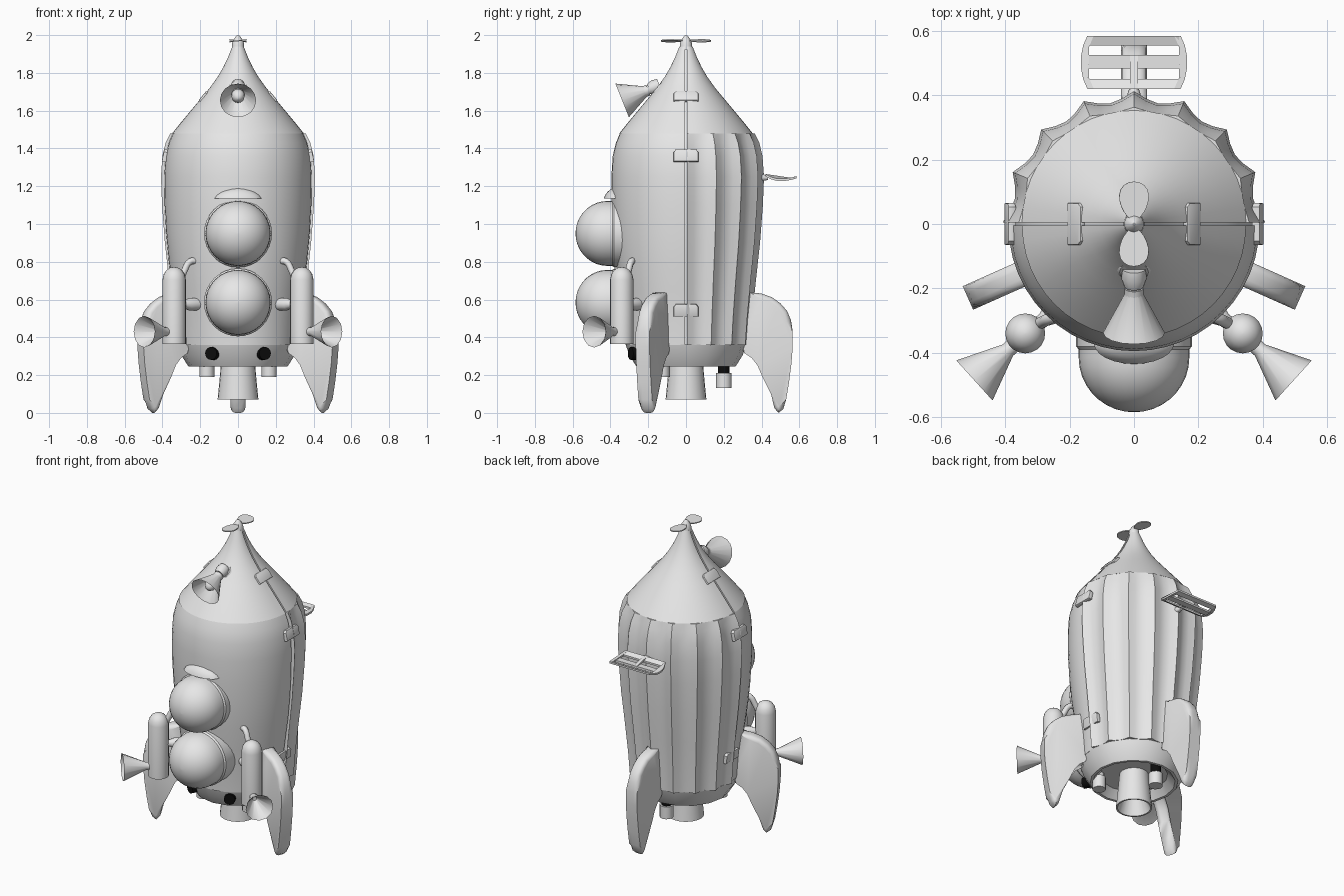
import bpy, bmesh, math
from mathutils import Vector, Matrix

if "Cube" in bpy.data.objects:
    bpy.data.objects.remove(bpy.data.objects["Cube"])

def material(name, v):
    m = bpy.data.materials.new(name)
    m.diffuse_color = (v, v, v, 1)
    m.use_nodes = True
    m.node_tree.nodes["Principled BSDF"].inputs["Base Color"].default_value = m.diffuse_color
    return m

GREY = material("light grey", 0.8)
BLACK = material("black", 0.004)

def finish(name, bm, mat=GREY, angle=35):
    bmesh.ops.remove_doubles(bm, verts=bm.verts, dist=1e-5)
    bmesh.ops.recalc_face_normals(bm, faces=bm.faces)
    me = bpy.data.meshes.new(name)
    bm.to_mesh(me)
    bm.free()
    me.materials.append(mat)
    ob = bpy.data.objects.new(name, me)
    bpy.context.collection.objects.link(ob)
    bpy.ops.object.select_all(action='DESELECT')
    ob.select_set(True)
    bpy.context.view_layer.objects.active = ob
    bpy.ops.object.shade_smooth_by_angle(angle=math.radians(angle))
    return ob

def lathe(name, start, axis, profile, seg=16, mat=GREY):
    """Spin (distance, radius) points around an axis, closing both ends."""
    bm = bmesh.new()
    q = Vector(axis).to_track_quat('Z', 'Y')
    rings = [[bm.verts.new(Vector(start) + q @ Vector((r * math.cos(a), r * math.sin(a), t)))
              for a in (2 * math.pi * i / seg for i in range(seg))] for t, r in profile]
    for lo, hi in zip(rings, rings[1:]):
        for i in range(seg):
            j = (i + 1) % seg
            bm.faces.new((lo[i], lo[j], hi[j], hi[i]))
    bm.faces.new(rings[0])
    bm.faces.new(rings[-1])
    return finish(name, bm, mat)

def half_hull(name, profile, a0, n, flute=None):
    """Solid half of a spun (height, radius) profile, with a narrow gap at y = 0."""
    bm = bmesh.new()
    side = 1 if a0 == 0 else -1
    cols = []
    for i in range(n + 1):
        a = a0 + math.pi * i / n
        col = []
        for z, r in profile:
            k = r * (1 - flute(i, z)) if flute else r
            col.append(bm.verts.new((k * math.cos(a), k * math.sin(a) + side * 0.005, z)))
        cols.append(col)
    lo = bm.verts.new((0, side * 0.005, profile[0][0]))
    hi = bm.verts.new((0, side * 0.005, profile[-1][0]))
    for c, d in zip(cols, cols[1:]):
        for k in range(len(profile) - 1):
            bm.faces.new((c[k], d[k], d[k + 1], c[k + 1]))
        bm.faces.new((lo, d[0], c[0]))
        bm.faces.new((hi, c[-1], d[-1]))
    for c in (cols[0], cols[-1]):
        bm.faces.new([lo] + c + [hi])
    return finish(name, bm)

def prism(name, outline, thick, matrix, bevel=0.0, segments=3):
    """Extrude a flat outline symmetrically about its plane."""
    bm = bmesh.new()
    a = [bm.verts.new((x, y, -thick / 2)) for x, y in outline]
    b = [bm.verts.new((x, y, thick / 2)) for x, y in outline]
    bm.faces.new(a)
    bm.faces.new(b)
    for i in range(len(a)):
        j = (i + 1) % len(a)
        bm.faces.new((a[i], a[j], b[j], b[i]))
    if bevel:
        rim = [e for e in bm.edges if abs(e.verts[0].co.z - e.verts[1].co.z) < 1e-6]
        bmesh.ops.bevel(bm, geom=rim, offset=bevel, segments=segments, profile=0.5,
                        affect='EDGES', clamp_overlap=True)
    bm.transform(matrix)
    return finish(name, bm)

def pipe(name, points, r):
    cu = bpy.data.curves.new(name, 'CURVE')
    cu.dimensions = '3D'
    cu.bevel_depth, cu.bevel_resolution, cu.use_fill_caps = r, 2, True
    sp = cu.splines.new('BEZIER')
    sp.bezier_points.add(len(points) - 1)
    for bp, p in zip(sp.bezier_points, points):
        bp.co = p
        bp.handle_left_type = bp.handle_right_type = 'AUTO'
    sp.resolution_u = 5
    cu.materials.append(GREY)
    bpy.context.collection.objects.link(bpy.data.objects.new(name, cu))

# Hull: smooth front half, fluted back half, split nose
front = [(.36, .315), (.5, .325), (.65, .345), (.8, .366), (.95, .38), (1.1, .388),
         (1.25, .39), (1.36, .383), (1.43, .366), (1.48, .345)]
back = [(.36, .335), (.5, .345), (.7, .365), (.9, .387), (1.1, .402), (1.25, .408),
        (1.36, .4), (1.43, .383), (1.48, .358)]
nose = [(1.48, .348), (1.54, .3), (1.6, .25), (1.66, .2), (1.72, .15), (1.78, .107),
        (1.83, .078), (1.88, .054), (1.94, .03)]
half_hull("front_hull", front, math.pi, 24)
half_hull("back_hull", back, 0, 32,
          lambda i, z: (.075 if z < 1.45 else .035) * math.sin(math.pi * (i % 4) / 4))
half_hull("nose_front", nose, math.pi, 24)
half_hull("nose_back", nose, 0, 24)
core = front + nose[1:]
prism("seam_core", [(r - .015, z) for z, r in core] + [(.015 - r, z) for z, r in reversed(core)],
      .02, Matrix.Rotation(math.pi / 2, 4, 'X'))
lathe("bottom_skirt", (0, 0, .245), (0, 0, 1),
      [(.05, .2), (.0, .245), (.0, .262), (.06, .3), (.118, .32)], 16)

# Propeller
lathe("propeller_hub", (0, 0, 1.925), (0, 0, 1),
      [(0, .033), (.035, .031), (.05, .024), (.068, .012), (.075, .003)], 12)
blade = [(.045 * math.sin(t) * (1 - .25 * math.cos(t)), .072 - .06 * math.cos(t))
         for t in (2 * math.pi * i / 20 for i in range(20))]
for k in range(2):
    prism("propeller_blade", blade, .006, Matrix.Translation((0, 0, 1.97))
          @ Matrix.Rotation(math.pi * k, 4, 'Z') @ Matrix.Rotation(.12, 4, 'Y'))

# Bubble windows with rims, and the hood above them
arc = [math.radians(a) for a in range(0, 90, 10)]
for z in (.95, .585):
    lathe("window_dome", (0, -.25, z), (0, -1, 0),
          [(0, .172)] + [(.165 + .17 * math.sin(a), .172 * math.cos(a)) for a in arc]
          + [(.335, .002)], 32)
    lathe("window_rim", (0, -.25, z), (0, -1, 0), [(0, .18), (.13, .18), (.14, .172)], 32)
hood = lathe("window_hood", (0, 0, 0), (0, 0, 1),
             [(0, 1), (.3, .9), (.6, .7), (.85, .4), (1, .02)], 24)
hood.scale, hood.location = (.125, .065, .06), (0, -.37, 1.135)

# Three landing fins
fin = [(.27, .64), (.335, .638), (.4, .632), (.455, .612), (.5, .58), (.535, .54), (.556, .49),
       (.565, .43), (.565, .35), (.558, .26), (.545, .16), (.53, .07), (.515, .02), (.49, 0),
       (.468, .025), (.45, .1), (.428, .2), (.4, .265), (.365, .31), (.32, .34), (.27, .35)]
for a in (90, -24, 204):
    prism("landing_fin", fin, .08, Matrix.Rotation(math.radians(a), 4, 'Z')
          @ Matrix.Rotation(math.pi / 2, 4, 'X'), .028)

# Seam clasps, tilted to follow the hull
for s in (-1, 1):
    for x, z, tilt in ((.385, 1.36, 12), (.178, 1.672, 40), (.328, .543, -8)):
        clasp = [(-.065, -.032), (.065, -.032), (.065, .02), (.053, .034), (-.053, .034), (-.065, .02)]
        prism("seam_clasp", clasp, .026, Matrix.Translation((s * x, 0, z))
              @ Matrix.Rotation(-s * math.radians(tilt), 4, 'Y')
              @ Matrix(((0, 0, 1, 0), (1, 0, 0, 0), (0, 1, 0, 0), (0, 0, 0, 1))), .006, 2)

# Side boosters with horns and pipes, front ports, front feet
horn = [(0, .024), (.03, .024), (.17, .084), (.165, .078), (.04, .012)]
for s in (-1, 1):
    lathe("booster_tank", (s * .338, -.34, .365), (0, 0, 1),
          [(0, .062), (.34, .062), (.37, .055), (.392, .04), (.405, .018), (.407, .002)], 20)
    lathe("booster_horn", (s * .37, -.372, .43), (s * .75, -.68, 0), horn, 12)
    pipe("upper_pipe", [(s * .315, -.32, .67), (s * .285, -.305, .75), (s * .255, -.29, .8),
                        (s * .22, -.275, .805)], .018)
    lathe("lower_pipe", (s * .33, -.335, .575), (-s * .8, .6, 0),
          [(0, .022), (.06, .022), (.085, .032), (.15, .032)], 12)
    lathe("dark_port", (s * .115, -.235, .315), (s * .44, -.9, 0), [(0, .034), (.065, .034)], 16, BLACK)
    lathe("front_foot", (s * .165, -.125, .19), (0, 0, 1),
          [(0, .04), (.08, .04), (.08, .03), (.13, .03)], 12)

# Engine and rear foot
lathe("main_nozzle", (0, 0, .07), (0, 0, 1),
      [(.15, .05), (.0, .098), (.0, .108), (.1, .098), (.24, .086)], 24)
lathe("rear_foot", (0, .2, .132), (0, 0, 1), [(0, .042), (.08, .042)], 12)
lathe("rear_foot_stem", (0, .2, .21), (0, 0, 1), [(0, .031), (.1, .031)], 12, BLACK)

# Nose horn on its mount
axis = Vector((0, -.93, -.37))
lathe("nose_horn", (0, -.18, 1.717), axis, [(0, .024), (.03, .024), (.17, .096), (.165, .09), (.04, .012)], 16)
lathe("nose_horn_core", (0, -.2, 1.709), axis,
      [(0, .03), (.06, .03), (.075, .036), (.1, .034), (.12, .018), (.125, .002)], 12)
lathe("nose_horn_mount", (0, -.12, 1.70), (0, -.75, .66), [(0, .055), (.03, .055), (.04, .045)], 16)
lathe("nose_horn_arm", (0, -.14, 1.735), axis, [(0, .035), (.03, .04), (.06, .03)], 12)

# Rear slatted vane: curved bars joined by end plates
def vane_z(y):
    return 1.233 + 4 * (y - .5) ** 2 * (1 if y < .5 else .5)

def vane_plate(name, outline):
    ob = prism(name, outline, .012, Matrix.Identity(4))
    for v in ob.data.vertices:
        v.co.z += vane_z(v.co.y)

for y0, y1, w in ((.42, .45, .14), (.483, .525, .15), (.555, .585, .14)):
    vane_plate("vane_bar", [(-w, y0), (w, y0), (w, y1), (-w, y1)])
for s in (-1, 1):
    vane_plate("vane_end", [(s * x, y) for x, y in ((.125, .42), (.145, .42), (.158, .45), (.164, .48),
               (.164, .525), (.158, .555), (.145, .585), (.125, .585), (.14, .55), (.14, .455))])
vane_plate("vane_brace", [(-.012, .42), (.012, .42), (.012, .525), (-.012, .525)])
lathe("vane_stem", (0, .36, 1.25), (0, 1, -.1), [(0, .03), (.045, .02), (.075, .01)], 10)
